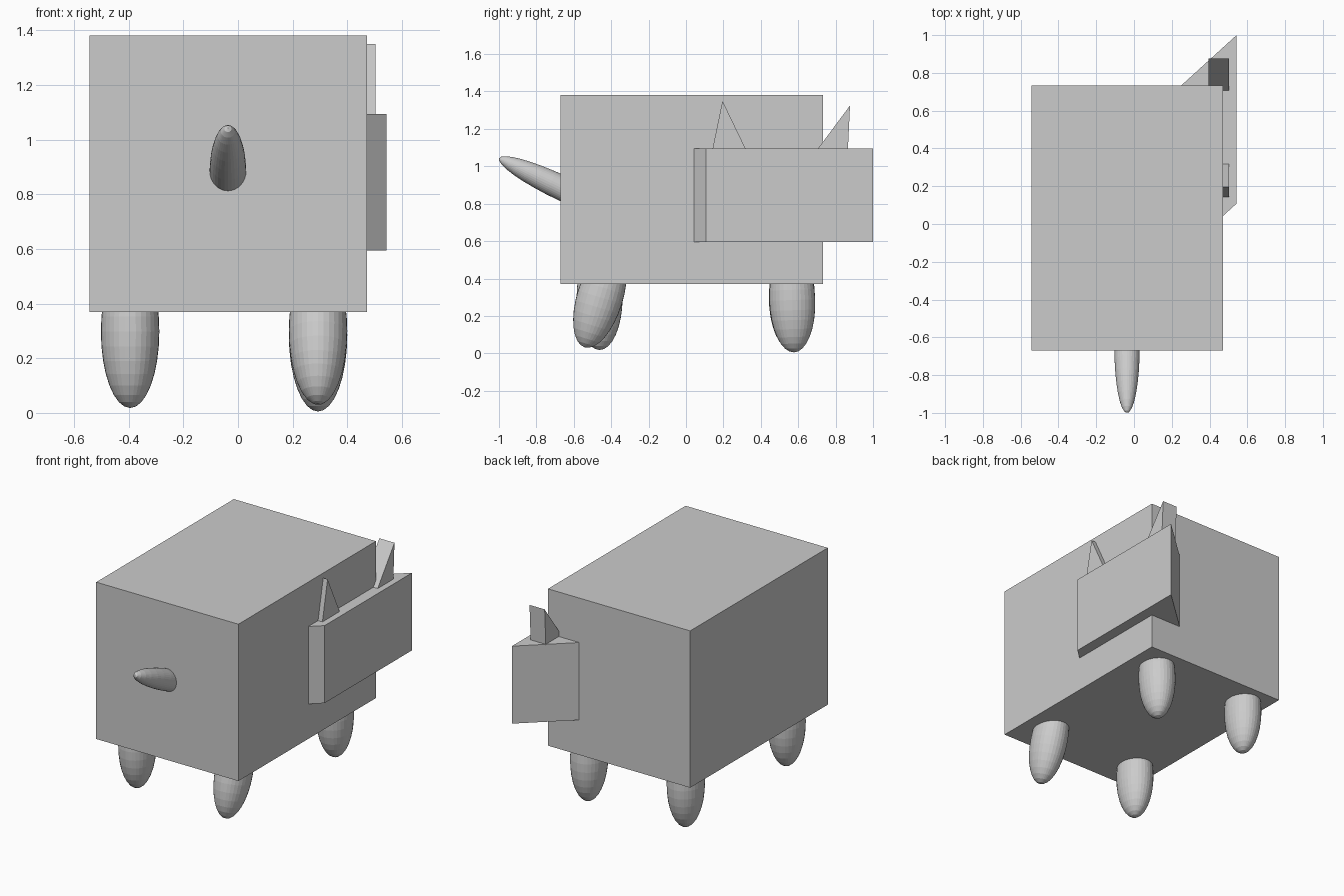
import bpy, bmesh, math
from mathutils import Matrix

if "Cube" in bpy.data.objects:
    bpy.data.objects.remove(bpy.data.objects["Cube"])

grey = bpy.data.materials.new("plain grey")
grey.diffuse_color = (0.6, 0.6, 0.6, 1)
grey.use_nodes = True
grey.node_tree.nodes["Principled BSDF"].inputs["Base Color"].default_value = grey.diffuse_color


def prism(name, profile, depth_vec):
    """Closed prism: a planar profile extruded along a vector."""
    bm = bmesh.new()
    face = bm.faces.new([bm.verts.new(p) for p in profile])
    ext = bmesh.ops.extrude_face_region(bm, geom=[face], use_keep_orig=True)
    verts = [g for g in ext["geom"] if isinstance(g, bmesh.types.BMVert)]
    bmesh.ops.translate(bm, verts=verts, vec=depth_vec)
    bmesh.ops.recalc_face_normals(bm, faces=bm.faces[:])
    return finish(name, bm)


def ellipsoid(name, centre, radii, tilt):
    """Faceted sphere, scaled and tilted about x (degrees)."""
    bm = bmesh.new()
    mat = (Matrix.Translation(centre)
           @ Matrix.Rotation(math.radians(tilt), 4, 'X')
           @ Matrix.Diagonal((*radii, 1)))
    bmesh.ops.create_uvsphere(bm, u_segments=32, v_segments=16, radius=1, matrix=mat)
    return finish(name, bm)


def finish(name, bm):
    mesh = bpy.data.meshes.new(name)
    bm.to_mesh(mesh)
    bm.free()
    mesh.materials.append(grey)
    ob = bpy.data.objects.new(name, mesh)
    bpy.context.collection.objects.link(ob)
    return ob


# Body block
x0, x1, y0, y1, z0, z1 = -0.543, 0.472, -0.67, 0.733, 0.37, 1.382
prism("body", [(x0, y0, z0), (x1, y0, z0), (x1, y1, z0), (x0, y1, z0)], (0, 0, z1 - z0))

# Sheared head block, partly buried in the body corner
hx, ix = 0.543, 0.12
sh = (hx - ix) * 0.91
prism("head", [(hx, 0.108, 0.595), (hx, 1.0, 0.595),
               (ix, 1.0 - sh, 0.595), (ix, 0.108 - sh, 0.595)], (0, 0, 0.5))

# Wedge ears
for name, pts in (("front_ear", [(0.135, 1.06), (0.335, 1.06), (0.195, 1.35)]),
                  ("back_ear", [(0.68, 1.06), (0.864, 1.06), (0.877, 1.325)])):
    prism(name, [(0.395, y, z) for y, z in pts], (0.108, 0, 0))

# Legs: centre and forward/backward swing
for name, centre, tilt in (("front_right_leg", (0.293, -0.46, 0.30), -17),
                           ("front_left_leg", (-0.395, -0.462, 0.298), 0),
                           ("back_right_leg", (0.293, 0.568, 0.285), 2),
                           ("back_left_leg", (-0.395, 0.566, 0.298), 0)):
    ellipsoid(name, centre, (0.107, 0.123, 0.28), tilt)

# Raised tail
ellipsoid("tail", (-0.037, -0.656, 0.88), (0.067, 0.067, 0.38), 64.6)
